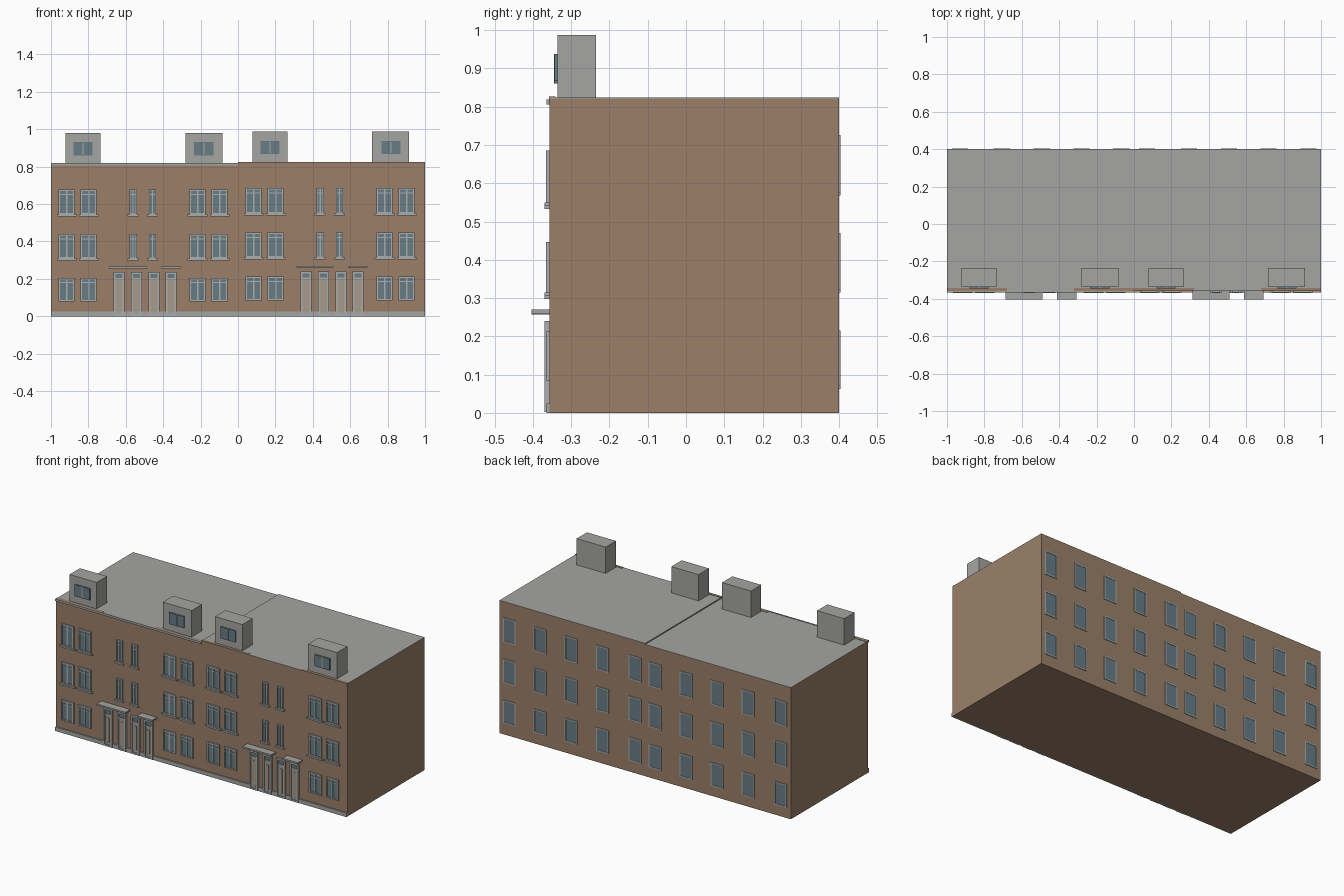
import bpy, bmesh

if "Cube" in bpy.data.objects:
    bpy.data.objects.remove(bpy.data.objects["Cube"])


def material(name, rgb):
    m = bpy.data.materials.new(name)
    m.diffuse_color = (*rgb, 1)
    m.use_nodes = True
    m.node_tree.nodes["Principled BSDF"].inputs["Base Color"].default_value = m.diffuse_color
    return m


BRICK = material("brown brick", (0.328, 0.216, 0.141))
GREY = material("roof grey", (0.376, 0.376, 0.365))
FRAME = material("pale frame grey", (0.41, 0.43, 0.43))
GLASS = material("blue grey glass", (0.136, 0.202, 0.235))
DOOR = material("light brown door", (0.39, 0.32, 0.26))

parts = {}


def box(part, mat, x0, x1, y0, y1, z0, z1):
    """Add one axis-aligned box to the named part."""
    bm = parts.setdefault(part, (bmesh.new(), mat))[0]
    vs = bmesh.ops.create_cube(bm, size=1)["verts"]
    for v in vs:
        v.co.x = x1 if v.co.x > 0 else x0
        v.co.y = y1 if v.co.y > 0 else y0
        v.co.z = z1 if v.co.z > 0 else z0


def frame(part, x0, x1, z0, z1, ya, yb, t):
    """Rectangular border made of two jambs, a head and a foot."""
    box(part, FRAME, x0, x0 + t, ya, yb, z0, z1)
    box(part, FRAME, x1 - t, x1, ya, yb, z0, z1)
    box(part, FRAME, x0 + t, x1 - t, ya, yb, z1 - t, z1)
    box(part, FRAME, x0 + t, x1 - t, ya, yb, z0, z0 + t)


FRONT, BACK = -0.357, 0.40
ROWS = [(0.085, 0.212), (0.315, 0.447), (0.55, 0.685)]


def front_window(x0, x1, z0, z1, sill, t):
    frame("window_frames", x0, x1, z0, z1, -0.366, FRONT, t)
    box("window_glass", GLASS, x0 + t, x1 - t, -0.361, FRONT, z0 + t, z1 - t)
    # central mullion and transom bar
    c, zt = (x0 + x1) / 2, z0 + (z1 - z0) * 0.78
    box("window_frames", FRAME, c - t / 2, c + t / 2, -0.365, FRONT, z0 + t, z1 - t)
    box("window_frames", FRAME, x0 + t, x1 - t, -0.364, FRONT, zt, zt + 0.006)
    if sill:
        box("window_sills", FRAME, x0 - 0.01, x1 + 0.01, -0.37, FRONT, z0 - 0.01, z0)


def door(x0, x1, z):
    t = 0.01
    frame("door_frames", x0, x1, 0.002, 0.24 + z, -0.37, FRONT, t)
    box("door_frames", FRAME, x0 + t, x1 - t, -0.367, FRONT, 0.2 + z, 0.207 + z)
    box("door_lights", GLASS, x0 + t, x1 - t, -0.362, FRONT, 0.207 + z, 0.23 + z)
    box("doors", DOOR, x0 + t, x1 - t, -0.364, FRONT, 0.012, 0.2 + z)
    # raised door panel
    box("doors", DOOR, x0 + 0.02, x1 - 0.02, -0.367, -0.364, 0.03, 0.18 + z)


# Two terraced halves; the left one is slightly lower
for ox, dz in ((0.0, -0.007), (1.0, 0.0)):
    top = 0.824 + dz
    box("walls", BRICK, ox - 1, ox, FRONT, BACK, 0, top - 0.002)
    box("roof", GREY, ox - 1, ox, FRONT, BACK, top - 0.002, top)
    box("plinth", GREY, ox - 1, ox, -0.365, FRONT, 0, 0.025)

    # low brick copings above the outer bays
    for a, b in ((-1, -0.68), (-0.32, 0)):
        box("parapet_coping", BRICK, ox + a, ox + b, FRONT - 0.001, -0.341, top - 0.01, top + 0.002)

    # paired windows and narrow stair windows
    for r, (z0, z1) in enumerate(ROWS):
        for x in (-0.959, -0.841, -0.259, -0.141):
            front_window(ox + x, ox + x + 0.085, z0 + dz, z1 + dz, r > 0, 0.008)
        if r:
            for x in (-0.58, -0.477):
                front_window(ox + x, ox + x + 0.039, z0 + dz, z1 + dz, True, 0.006)

    # doors with flat canopies
    for x in (-0.666, -0.572, -0.479, -0.388):
        door(ox + x, ox + x + 0.059, dz / 2)
    for a, b in ((-0.687, -0.49), (-0.412, -0.307)):
        box("door_canopies", GREY, ox + a, ox + b, -0.404, FRONT, 0.26 + dz / 2, 0.27 + dz / 2)

    # rear windows
    for z0, z1 in ((0.07, 0.215), (0.322, 0.47), (0.575, 0.726)):
        for c in (-0.931, -0.707, -0.493, -0.28, -0.068):
            a, b = ox + c - 0.043, ox + c + 0.043
            frame("rear_window_frames", a, b, z0 + dz, z1 + dz, BACK, 0.404, 0.007)
            box("rear_window_glass", GLASS, a + 0.007, b - 0.007, BACK, 0.402,
                z0 + dz + 0.007, z1 + dz - 0.007)

# Cornice along the lower half
box("cornice", GREY, -1, 0, -0.365, FRONT, 0.806, 0.819)

# Rooftop dormer boxes, each with a two-pane window
for x0, x1, w0, w1, dz in ((-0.921, -0.735, -0.88, -0.778, -0.006),
                           (-0.281, -0.083, -0.234, -0.131, -0.006),
                           (0.078, 0.265, 0.12, 0.222, 0),
                           (0.716, 0.915, 0.767, 0.87, 0)):
    box("dormers", GREY, x0, x1, -0.336, -0.235, 0.815, 0.987 + dz)
    c = (w0 + w1) / 2
    za, zb = 0.867 + dz, 0.938 + dz
    box("dormer_glass", GLASS, w0, c - 0.003, -0.344, -0.336, za, zb)
    box("dormer_glass", GLASS, c + 0.003, w1, -0.344, -0.336, za, zb)
    box("dormer_mullions", FRAME, c - 0.003, c + 0.003, -0.345, -0.336, za, zb)

# Turn the collected boxes into objects
for name, (bm, mat) in parts.items():
    mesh = bpy.data.meshes.new(name)
    bm.to_mesh(mesh)
    bm.free()
    mesh.materials.append(mat)
    bpy.context.collection.objects.link(bpy.data.objects.new(name, mesh))
